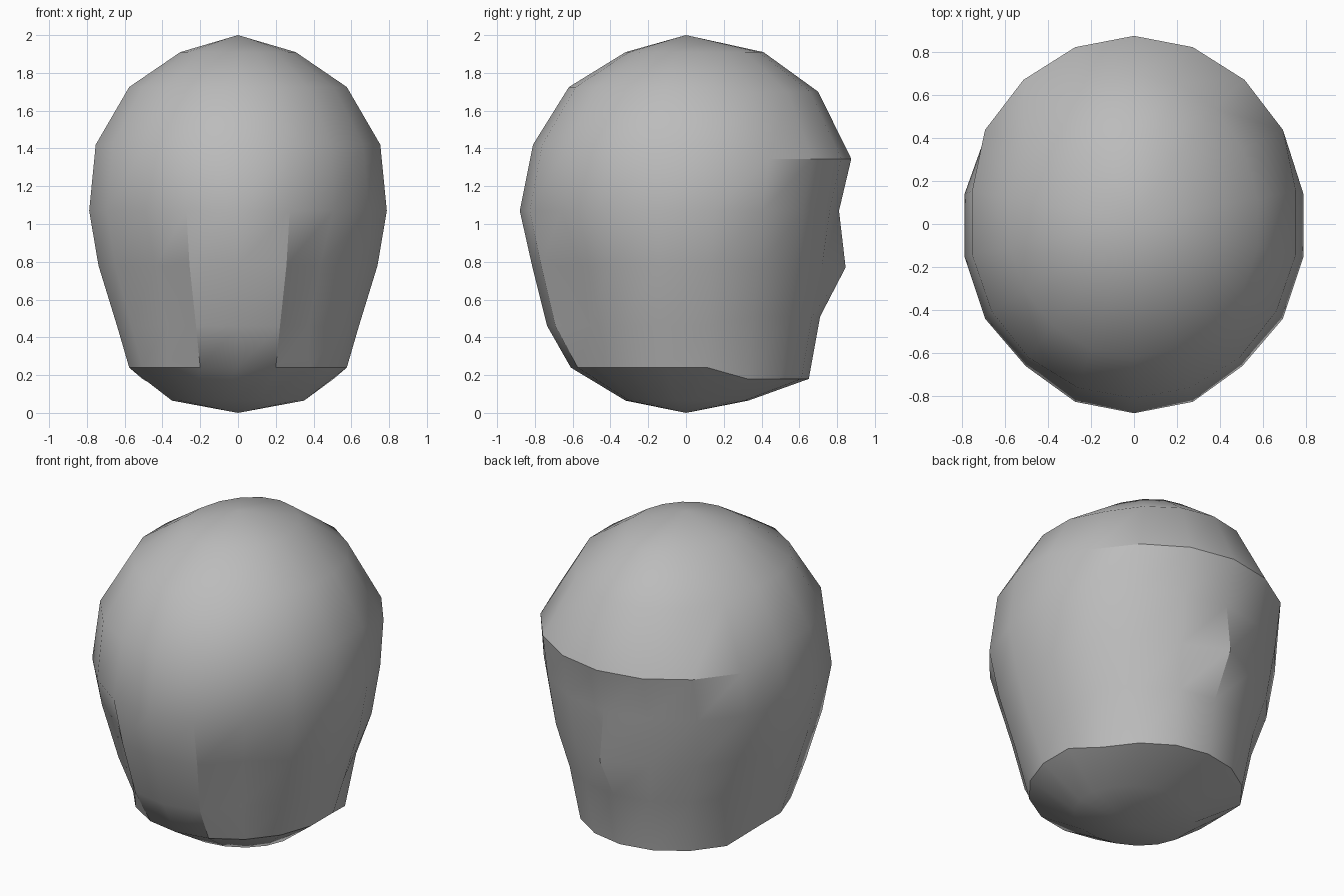
import bpy, bmesh, math

cube = bpy.data.objects.get("Cube")
if cube:
    bpy.data.objects.remove(cube, do_unlink=True)

mat = bpy.data.materials.new("clay_grey")
mat.use_nodes = True
grey = (0.5, 0.5, 0.5, 1)
mat.diffuse_color = grey
mat.node_tree.nodes["Principled BSDF"].inputs["Base Color"].default_value = grey

SEGMENTS = 18
# Rings: height, half width, skull depth (-y), face depth (+y), face height
RINGS = [
    (1.91, 0.31, 0.32, 0.41, 1.91),
    (1.725, 0.585, 0.62, 0.70, 1.70),
    (1.42, 0.765, 0.81, 0.875, 1.345),
    (1.07, 0.80, 0.88, 0.81, 1.07),
    (0.78, 0.75, 0.815, 0.765, 0.77),
    (0.46, 0.65, 0.735, 0.71, 0.51),
    (0.24, 0.585, 0.61, 0.65, 0.18),
    (0.065, 0.355, 0.32, 0.33, 0.065),
]
BROW, EYES, NOSE, JAW = 2, 3, 4, 5


def head_point(ring, column):
    """Point on a ring; column 0 is the middle of the face."""
    z, width, skull, face, face_z = RINGS[ring]
    angle = math.tau * column / SEGMENTS
    s, c = math.sin(angle), math.cos(angle)
    from_face = min(column, SEGMENTS - column)
    if c > 0.4:
        z = face_z
        if ring == BROW:
            width = 0.80
    x, y = width * s, (face if c > 0 else skull) * c
    # Nose tip
    if ring == NOSE and from_face == 0:
        y = 0.845
    # Hollows at the back of the head, behind the ears
    if from_face == 7 and ring in (EYES, NOSE, JAW):
        hollow = 0.98 if ring == EYES else 0.9
        x, y = x * hollow, y * hollow
    return x, y, z


# Head: rings bridged by quads and closed with a fan at each pole
bm = bmesh.new()
rings = [[bm.verts.new(head_point(r, k)) for k in range(SEGMENTS)]
         for r in range(len(RINGS))]
crown = bm.verts.new((0, 0, 2))
base = bm.verts.new((0, 0, 0))
for k in range(SEGMENTS):
    n = (k + 1) % SEGMENTS
    bm.faces.new((crown, rings[0][k], rings[0][n]))
    bm.faces.new((base, rings[-1][n], rings[-1][k]))
    for upper, lower in zip(rings, rings[1:]):
        bm.faces.new((upper[k], lower[k], lower[n], upper[n]))
bmesh.ops.recalc_face_normals(bm, faces=bm.faces)
mesh = bpy.data.meshes.new("head")
bm.to_mesh(mesh)
bm.free()
mesh.materials.append(mat)

head = bpy.data.objects.new("head", mesh)
bpy.context.collection.objects.link(head)
bpy.ops.object.select_all(action='DESELECT')
bpy.context.view_layer.objects.active = head
head.select_set(True)
bpy.ops.object.shade_smooth_by_angle(angle=math.radians(30))
